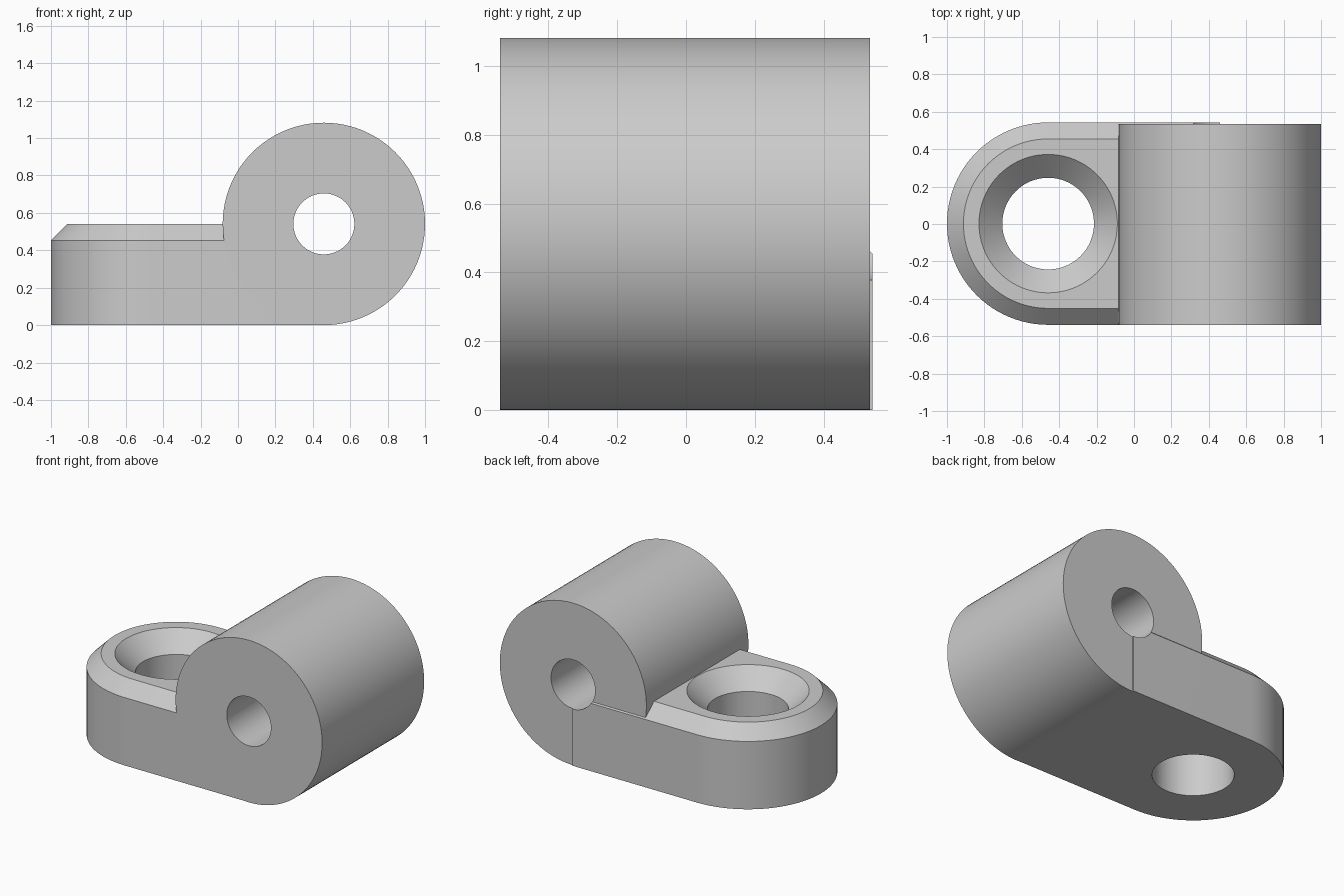
import bpy
import bmesh
from math import pi, cos, sin, radians

cube = bpy.data.objects.get("Cube")
if cube:
    bpy.data.objects.remove(cube, do_unlink=True)

R = 0.541            # outer radius shared by plate and barrel
CX = 0.459           # distance of both hole centres from the middle
PLATE_Y = 0.002      # slight sideways shift of the plate
CHAMFER = 0.088
SEGMENTS = 96

grey = bpy.data.materials.new("plain grey")
grey.use_nodes = True
color = (0.6, 0.6, 0.6, 1)
grey.diffuse_color = color
grey.node_tree.nodes["Principled BSDF"].inputs["Base Color"].default_value = color


def skin(name, rings):
    """Closed solid through a stack of equal-length point rings."""
    bm = bmesh.new()
    loops = [[bm.verts.new(p) for p in ring] for ring in rings]
    n = len(loops[0])
    for low, high in zip(loops, loops[1:]):
        for i in range(n):
            j = (i + 1) % n
            bm.faces.new((low[i], low[j], high[j], high[i]))
    bm.faces.new(loops[0][::-1])
    bm.faces.new(loops[-1])
    bmesh.ops.recalc_face_normals(bm, faces=bm.faces)
    mesh = bpy.data.meshes.new(name)
    bm.to_mesh(mesh)
    bm.free()
    mesh.materials.append(grey)
    obj = bpy.data.objects.new(name, mesh)
    bpy.context.collection.objects.link(obj)
    return obj


def circle_z(x, y, z, r):
    return [(x + r * cos(2 * pi * i / SEGMENTS), y + r * sin(2 * pi * i / SEGMENTS), z)
            for i in range(SEGMENTS)]


def circle_y(y, r):
    return [(CX + r * cos(2 * pi * i / SEGMENTS), y, R + r * sin(2 * pi * i / SEGMENTS))
            for i in range(SEGMENTS)]


def tongue(z, inset):
    """Outline with a round left end and a square right end."""
    r = R - inset
    half = SEGMENTS // 2
    arc = [(-CX + r * cos(pi / 2 + pi * i / half),
            PLATE_Y + r * sin(pi / 2 + pi * i / half), z) for i in range(half + 1)]
    return arc + [(CX, PLATE_Y - r, z), (CX, PLATE_Y + r, z)]


def cut(obj, cutter):
    mod = obj.modifiers.new("cut", 'BOOLEAN')
    mod.operation = 'DIFFERENCE'
    mod.solver = 'EXACT'
    mod.object = cutter
    bpy.context.view_layer.objects.active = obj
    bpy.ops.object.modifier_apply(modifier=mod.name)


# Mounting plate with chamfered upper rim, and the barrel lying across it
plate = skin("mounting_plate", [tongue(0, 0), tongue(R - CHAMFER, 0), tongue(R, CHAMFER)])
barrel = skin("hinge_barrel", [circle_y(-R, R), circle_y(0.535, R)])

# Countersunk screw hole and the pin bore
sink_top = 0.1
screw_cutter = skin("screw_cutter", [
    circle_z(-CX, PLATE_Y, -0.1, 0.245), circle_z(-CX, PLATE_Y, 0.42, 0.245),
    circle_z(-CX, PLATE_Y, R, 0.37), circle_z(-CX, PLATE_Y, R + sink_top, 0.37)])
bore_cutter = skin("bore_cutter", [circle_y(-0.7, 0.163), circle_y(0.7, 0.163)])

cut(plate, screw_cutter)
cut(plate, bore_cutter)
cut(barrel, bore_cutter)
for cutter in (screw_cutter, bore_cutter):
    bpy.data.objects.remove(cutter, do_unlink=True)

# Smooth the round walls, keep the rims sharp
bpy.ops.object.select_all(action='DESELECT')
for obj in (plate, barrel):
    obj.select_set(True)
bpy.context.view_layer.objects.active = plate
bpy.ops.object.shade_smooth_by_angle(angle=radians(30))
